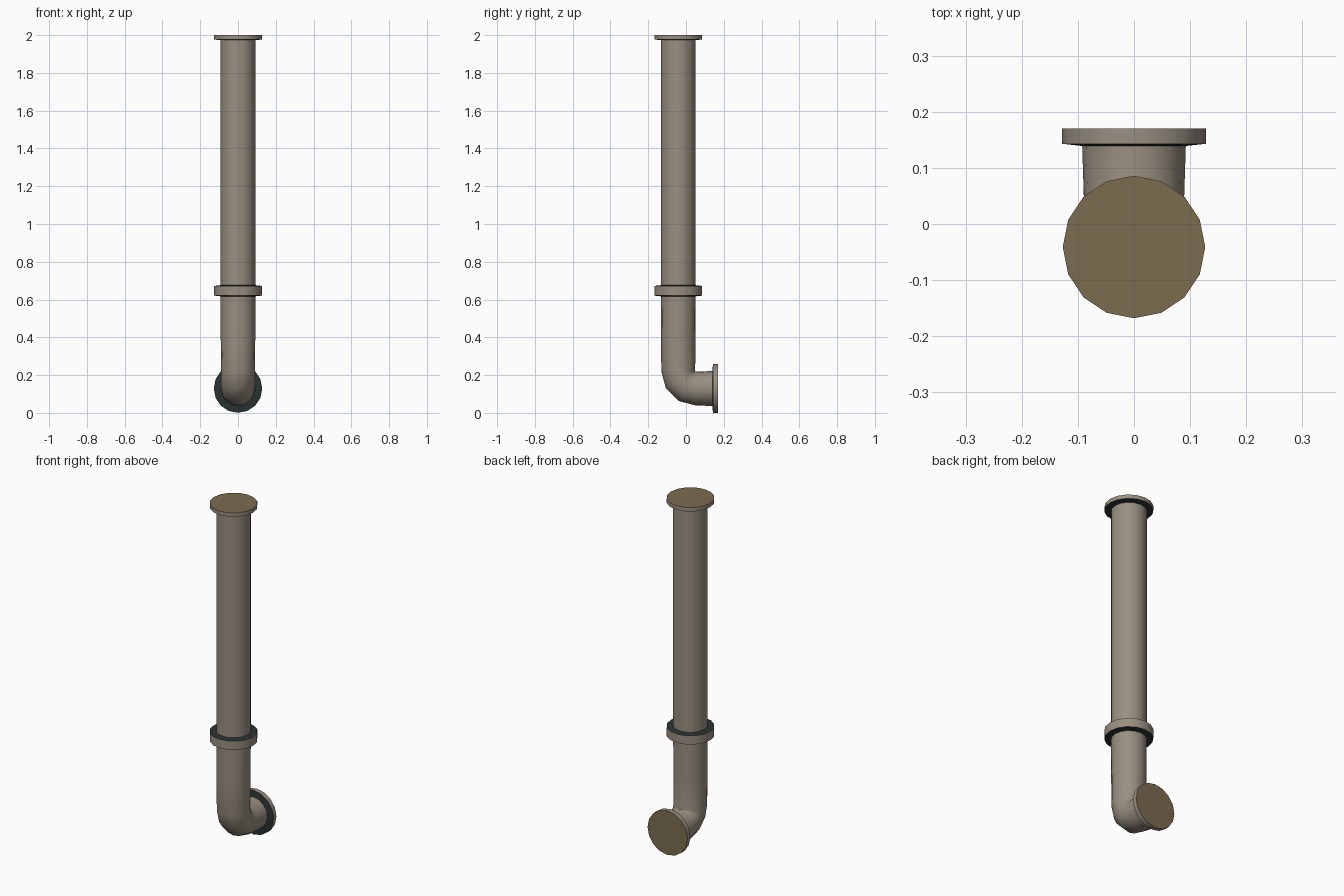
import bpy, math
from mathutils import Vector

if "Cube" in bpy.data.objects:
    bpy.data.objects.remove(bpy.data.objects["Cube"])

SIDES = 16
X = Vector((1, 0, 0))
AXIS_Y = -0.041      # centre line of the upright pipe
AXIS_Z = 0.129       # centre line of the outlet pipe


def material(name, rgb):
    m = bpy.data.materials.new(name)
    m.diffuse_color = (*rgb, 1)
    m.use_nodes = True
    m.node_tree.nodes["Principled BSDF"].inputs["Base Color"].default_value = m.diffuse_color
    return m


taupe = material("taupe_metal", (0.32, 0.275, 0.22))
olive = material("olive_brown_end", (0.20, 0.15, 0.08))
dark = material("dark_green_grey", (0.022, 0.034, 0.033))


def loft(name, rings, bands=None, cap=False):
    """Skin rings (centre, radius, u); each lies in the plane of X and u.
    bands gives a material slot per band, cap closes the last ring."""
    verts, faces, slots = [], [], []
    for c, r, u in rings:
        for j in range(SIDES):
            a = 2 * math.pi * j / SIDES
            verts.append(Vector(c) + r * (math.cos(a) * X + math.sin(a) * Vector(u)))
    for i in range(len(rings) - 1):
        for j in range(SIDES):
            k = (j + 1) % SIDES
            p, q = i * SIDES, (i + 1) * SIDES
            faces.append((p + j, p + k, q + k, q + j))
            slots.append(bands[i] if bands else 0)
    if cap:
        faces.append(tuple(range(len(verts) - SIDES, len(verts))))
        slots.append(1)
    me = bpy.data.meshes.new(name)
    me.from_pydata(verts, [], faces)
    for m in (taupe, olive, dark):
        me.materials.append(m)
    for f, s in zip(me.polygons, slots):
        f.material_index = s
        f.use_smooth = True
    me.set_sharp_from_angle(angle=math.radians(40))
    ob = bpy.data.objects.new(name, me)
    bpy.context.collection.objects.link(ob)
    return ob


def up(z, r):
    return ((0, AXIS_Y, z), r, (0, 1, 0))


def back(y, r):
    return ((0, y, AXIS_Z), r, (0, 0, -1))


# long upright pipe
loft("upper_pipe", [up(0.65, 0.0925), up(1.98, 0.0925)])

# lower pipe: short upright, tight three-segment elbow, outlet to the back
reach = 0.091
pivot = Vector((0, AXIS_Y + reach, AXIS_Z + reach))
rings = [((0, AXIS_Y, 0.65), 0.0925, (0, -1, 0)),
         ((0, AXIS_Y, 0.40), 0.0915, (0, -1, 0))]
for i in range(4):
    t = math.radians(30 * i)
    d = Vector((0, -math.cos(t), -math.sin(t)))
    rings.append((pivot + reach * d, 0.0895, d))
rings.append(back(0.145, 0.0925))
loft("elbow_pipe", rings)

# joint collar with dark end faces
loft("joint_collar", [up(0.617, 0.092), up(0.621, 0.127), up(0.672, 0.127), up(0.676, 0.092)],
     bands=[2, 0, 2])

# end flanges: dark inner face, pipe-coloured rim, brown end
loft("top_flange", [up(1.973, 0.092), up(1.977, 0.127), up(2.0, 0.127)],
     bands=[2, 0], cap=True)
loft("outlet_flange", [back(0.139, 0.092), back(0.143, 0.1285), back(0.17, 0.1285)],
     bands=[2, 0], cap=True)
